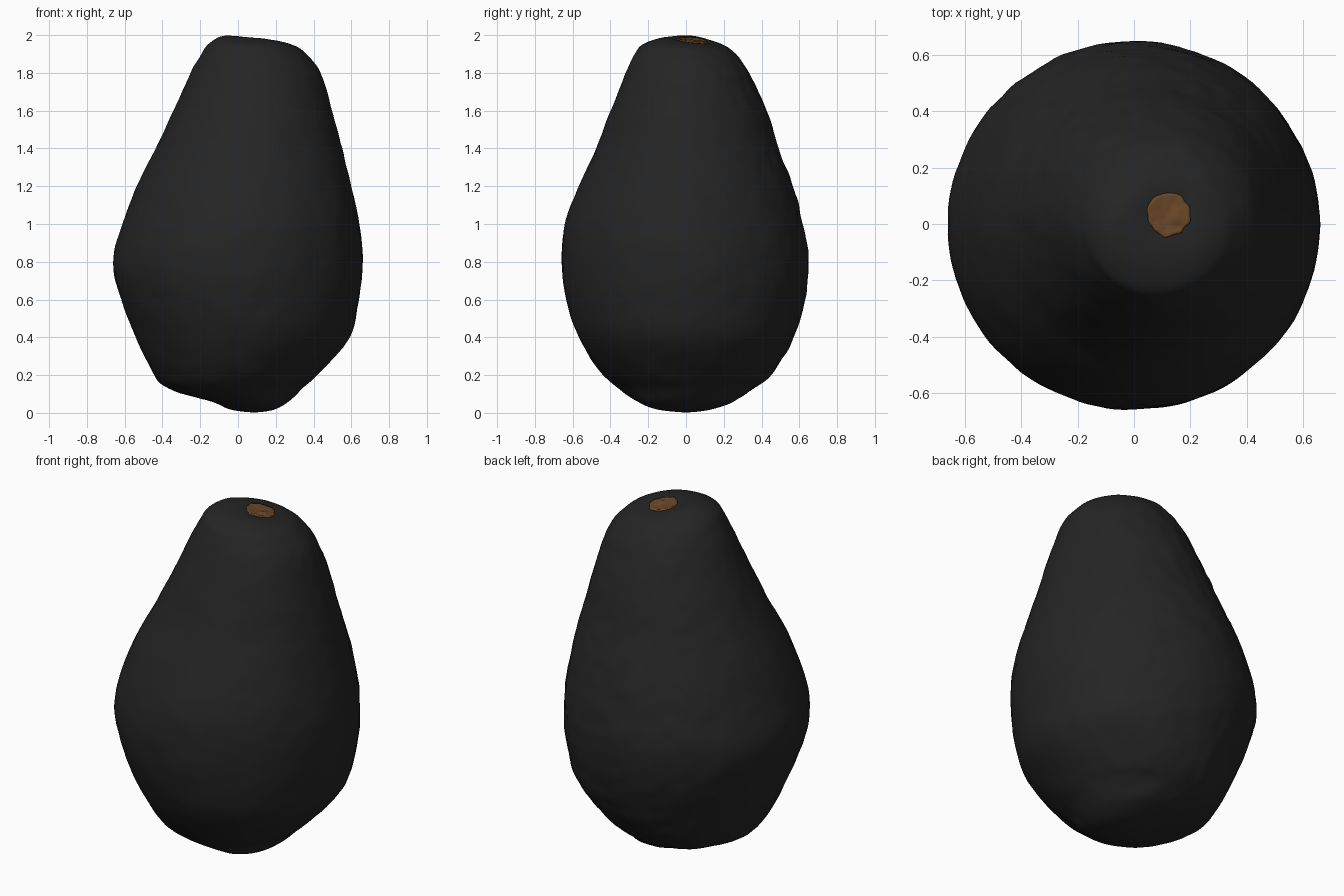
import bpy, bmesh, math
from mathutils import Vector, noise
from mathutils.bvhtree import BVHTree

if "Cube" in bpy.data.objects:
    bpy.data.objects.remove(bpy.data.objects["Cube"])

# Profile rows: height, left x, right x, front y, back y
ROWS = [
    (0.005, 0.04, 0.13, -0.05, 0.05), (0.02, -0.05, 0.20, -0.16, 0.14),
    (0.06, -0.14, 0.27, -0.26, 0.25), (0.13, -0.37, 0.34, -0.36, 0.36),
    (0.22, -0.455, 0.44, -0.455, 0.465), (0.40, -0.54, 0.59, -0.57, 0.57),
    (0.60, -0.62, 0.64, -0.635, 0.63), (0.80, -0.662, 0.66, -0.658, 0.648),
    (1.00, -0.612, 0.643, -0.64, 0.62), (1.20, -0.535, 0.60, -0.57, 0.565),
    (1.40, -0.435, 0.55, -0.475, 0.49), (1.60, -0.34, 0.50, -0.40, 0.425),
    (1.80, -0.25, 0.435, -0.32, 0.335), (1.90, -0.195, 0.36, -0.27, 0.265),
    (1.95, -0.16, 0.29, -0.23, 0.20), (1.985, -0.11, 0.18, -0.14, 0.11),
    (1.998, -0.07, 0.04, -0.05, 0.05)]
SEG, SUB = 128, 7


def material(name, rgb):
    m = bpy.data.materials.new(name)
    m.diffuse_color = (*rgb, 1)
    m.use_nodes = True
    m.node_tree.nodes["Principled BSDF"].inputs["Base Color"].default_value = m.diffuse_color
    return m


def spline(a, b, c, d, t):
    return 0.5 * (2 * b + (c - a) * t + (2 * a - 5 * b + 4 * c - d) * t * t
                  + (3 * b - a - 3 * c + d) * t ** 3)


def finish(bm, name, mat):
    bmesh.ops.recalc_face_normals(bm, faces=bm.faces)
    me = bpy.data.meshes.new(name)
    bm.to_mesh(me)
    me.materials.append(mat)
    me.polygons.foreach_set("use_smooth", [True] * len(me.polygons))
    ob = bpy.data.objects.new(name, me)
    bpy.context.collection.objects.link(ob)
    return ob


skin = material("dark skin", (0.018, 0.018, 0.018))
brown = material("brown stem", (0.14, 0.062, 0.02))

# Fruit body: lofted lopsided rings
levels = []
for i in range(len(ROWS) - 1):
    q = [ROWS[min(max(i + k, 0), len(ROWS) - 1)] for k in (-1, 0, 1, 2)]
    for s in range(SUB):
        levels.append([spline(*v, s / SUB) for v in zip(*q)])
levels.append(ROWS[-1])

bm = bmesh.new()
rings = []
for z, xl, xr, yf, yb in levels:
    cx, cy, rx, ry = (xl + xr) / 2, (yf + yb) / 2, (xr - xl) / 2, (yb - yf) / 2
    rings.append([bm.verts.new((cx + rx * math.cos(a), cy + ry * math.sin(a), z))
                  for a in (2 * math.pi * k / SEG for k in range(SEG))])
for lo, hi in zip(rings, rings[1:]):
    for k in range(SEG):
        n = (k + 1) % SEG
        bm.faces.new((lo[k], lo[n], hi[n], hi[k]))
for ring, z in ((rings[0], 0.002), (rings[-1], 2.0)):
    c = bm.verts.new(sum((v.co for v in ring), Vector()) / SEG)
    c.co.z = z
    for k in range(SEG):
        bm.faces.new((ring[k], ring[(k + 1) % SEG], c))
bmesh.ops.recalc_face_normals(bm, faces=bm.faces)
bm.normal_update()

# Skin bumps, stronger at the back, and the dip around the stem
for v in bm.verts:
    p = v.co.copy()
    rough = 0.003 + 0.004 * max(0, v.normal.y)
    fade = min(1, p.z / 0.1, (2.02 - p.z) / 0.15)
    v.co += v.normal * fade * (rough * noise.noise(p * 14) + 0.004 * noise.noise(p * 6))
    if p.z > 1.8:
        d2 = (p.x - 0.13) ** 2 + (p.y - 0.04) ** 2
        v.co.z -= 0.028 * math.exp(-d2 / 0.012)
tree = BVHTree.FromBMesh(bm)
finish(bm, "fruit_body", skin)

# Stem scar: ragged disc laid on the surface with a small central nub
bm = bmesh.new()
N = 48
prev = [bm.verts.new((0.122, 0.033, 0))]
for j in range(1, 9):
    ring = []
    for k in range(N):
        a = 2 * math.pi * k / N
        edge = 1 + 0.14 * noise.noise(Vector((math.cos(a), math.sin(a), 0)) * 2.5)
        r = 0.077 * min(j, 7) / 7 * edge
        ring.append(bm.verts.new((0.122 + r * math.cos(a), 0.033 + r * math.sin(a), -j)))
    for k in range(N):
        n = (k + 1) % N
        bm.faces.new((prev[0], ring[k], ring[n]) if j == 1
                     else (prev[k], ring[k], ring[n], prev[n]))
    prev = ring
for v in bm.verts:
    x, y, j = v.co.x, v.co.y, -v.co.z
    hit = tree.ray_cast(Vector((x, y, 3)), Vector((0, 0, -1)))[0]
    nub = 0.010 * math.exp(-((x - 0.15) ** 2 + (y - 0.03) ** 2) / 0.0006)
    lift = -0.01 if j > 7.5 else 0.007 + nub + 0.004 * noise.noise(Vector((x, y, 0)) * 40)
    v.co.z = hit.z + lift
finish(bm, "stem_scar", brown)
